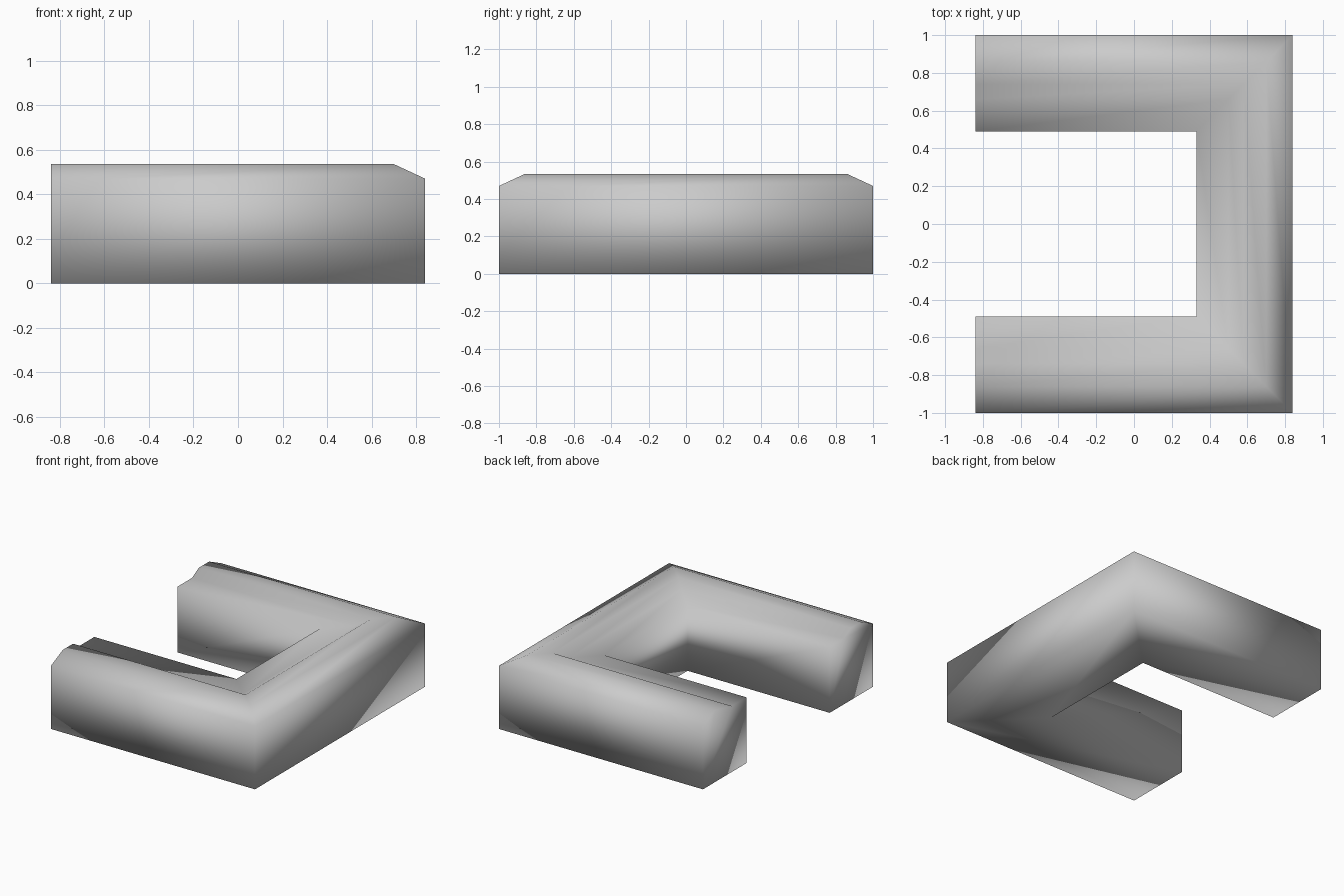
import bpy
import bmesh

cube = bpy.data.objects.get("Cube")
if cube:
    bpy.data.objects.remove(cube, do_unlink=True)

HALF_X, HALF_Y = 0.84, 1.0

# Cross-section: distance inward from the outer wall, and height
profile = [(0, 0), (0, 0.47), (0.14, 0.535), (0.26, 0.535),
           (0.34, 0.49), (0.51, 0.49), (0.51, 0)]


def u_path(inset):
    """Plan of the U at a given inset, with mitred corners."""
    x, y = HALF_X - inset, HALF_Y - inset
    return [(-HALF_X, -y), (x, -y), (x, y), (-HALF_X, y)]


# Sweep the cross-section round the U
bm = bmesh.new()
strands = [[bm.verts.new((x, y, z)) for x, y in u_path(d)] for d, z in profile]
stations = list(zip(*strands))
n = len(profile)
for a, b in zip(stations, stations[1:]):
    for i in range(n):
        j = (i + 1) % n
        bm.faces.new((a[i], b[i], b[j], a[j]))

# Close both open ends
bm.faces.new(stations[0])
bm.faces.new(reversed(stations[-1]))
bmesh.ops.recalc_face_normals(bm, faces=bm.faces)
for face in bm.faces:
    face.smooth = True

mesh = bpy.data.meshes.new("u_shaped_block")
bm.to_mesh(mesh)
bm.free()

# Single plain grey
grey = bpy.data.materials.new("plain_grey")
grey.use_nodes = True
colour = (0.6, 0.6, 0.6, 1)
grey.diffuse_color = colour
grey.node_tree.nodes["Principled BSDF"].inputs["Base Color"].default_value = colour
mesh.materials.append(grey)

block = bpy.data.objects.new("u_shaped_block", mesh)
bpy.context.collection.objects.link(block)
